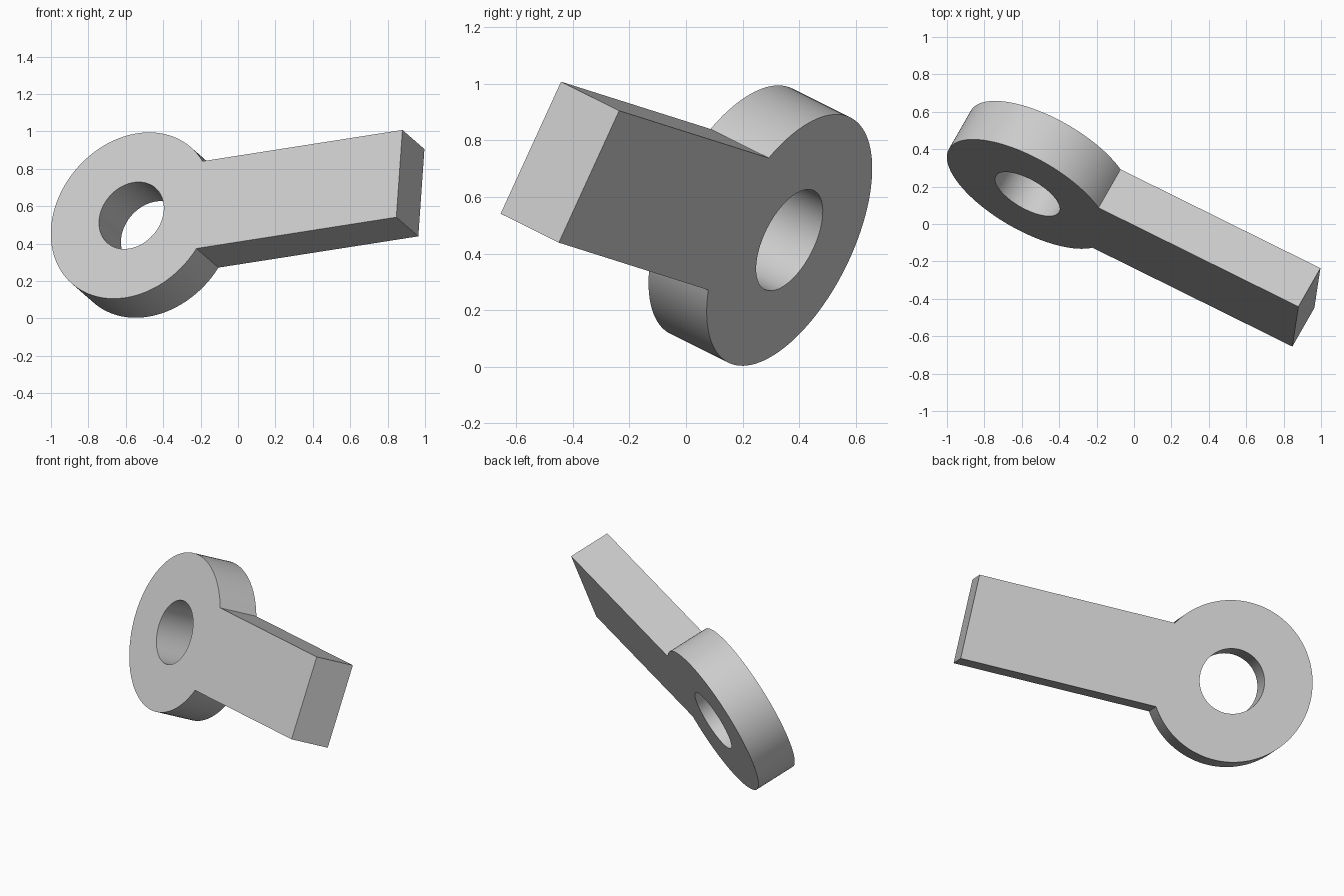
import bpy, bmesh
from math import asin, cos, sin, pi, radians
from mathutils import Matrix, Vector

cube = bpy.data.objects.get("Cube")
if cube:
    bpy.data.objects.remove(cube, do_unlink=True)

OUTER, HOLE = 0.484, 0.195      # ring radii
HALF_WIDTH, REACH = 0.257, 1.614  # arm half width, ring centre to arm end
THICK = 0.258

grey = bpy.data.materials.new("light grey")
grey.use_nodes = True
grey.diffuse_color = (0.6, 0.6, 0.6, 1)
grey.node_tree.nodes["Principled BSDF"].inputs["Base Color"].default_value = grey.diffuse_color


def arc(radius, start, end, steps):
    angles = [start + (end - start) * i / steps for i in range(steps + 1)]
    return [(radius * cos(a), radius * sin(a), 0) for a in angles]


def add_loop(bm, points):
    verts = [bm.verts.new(p) for p in points]
    return [bm.edges.new((a, b)) for a, b in zip(verts, verts[1:] + verts[:1])]


# Flat outline: ring with a straight arm, and a round hole
bm = bmesh.new()
join = asin(HALF_WIDTH / OUTER)
outline = arc(OUTER, join, 2 * pi - join, 96)
outline += [(REACH, -HALF_WIDTH, 0), (REACH, HALF_WIDTH, 0)]
edges = add_loop(bm, outline) + add_loop(bm, arc(HOLE, 0, 2 * pi, 72)[:-1])
bmesh.ops.triangle_fill(bm, edges=edges, use_beauty=True)

# Extrude to full thickness
extruded = bmesh.ops.extrude_face_region(bm, geom=bm.faces[:], use_keep_orig=True)
back = [v for v in extruded["geom"] if isinstance(v, bmesh.types.BMVert)]
bmesh.ops.translate(bm, verts=back, vec=(0, 0, -THICK))
bmesh.ops.recalc_face_normals(bm, faces=bm.faces[:])

# Tilt the part into place: x along the arm, z out of its front face
along = Vector((1.432, -0.708, 0.224)).normalized()
across = Vector((0.033, 0.213, 0.466))
across = (across - along * across.dot(along)).normalized()
pose = Matrix((along, across, along.cross(across))).transposed().to_4x4()
pose.translation = (-0.57, 0.16, 0.55)
bm.transform(pose)

mesh = bpy.data.meshes.new("ring_arm")
bm.to_mesh(mesh)
bm.free()
mesh.materials.append(grey)
link = bpy.data.objects.new("ring_arm", mesh)
bpy.context.collection.objects.link(link)

bpy.ops.object.select_all(action="DESELECT")
link.select_set(True)
bpy.context.view_layer.objects.active = link
bpy.ops.object.shade_smooth_by_angle(angle=radians(30))
